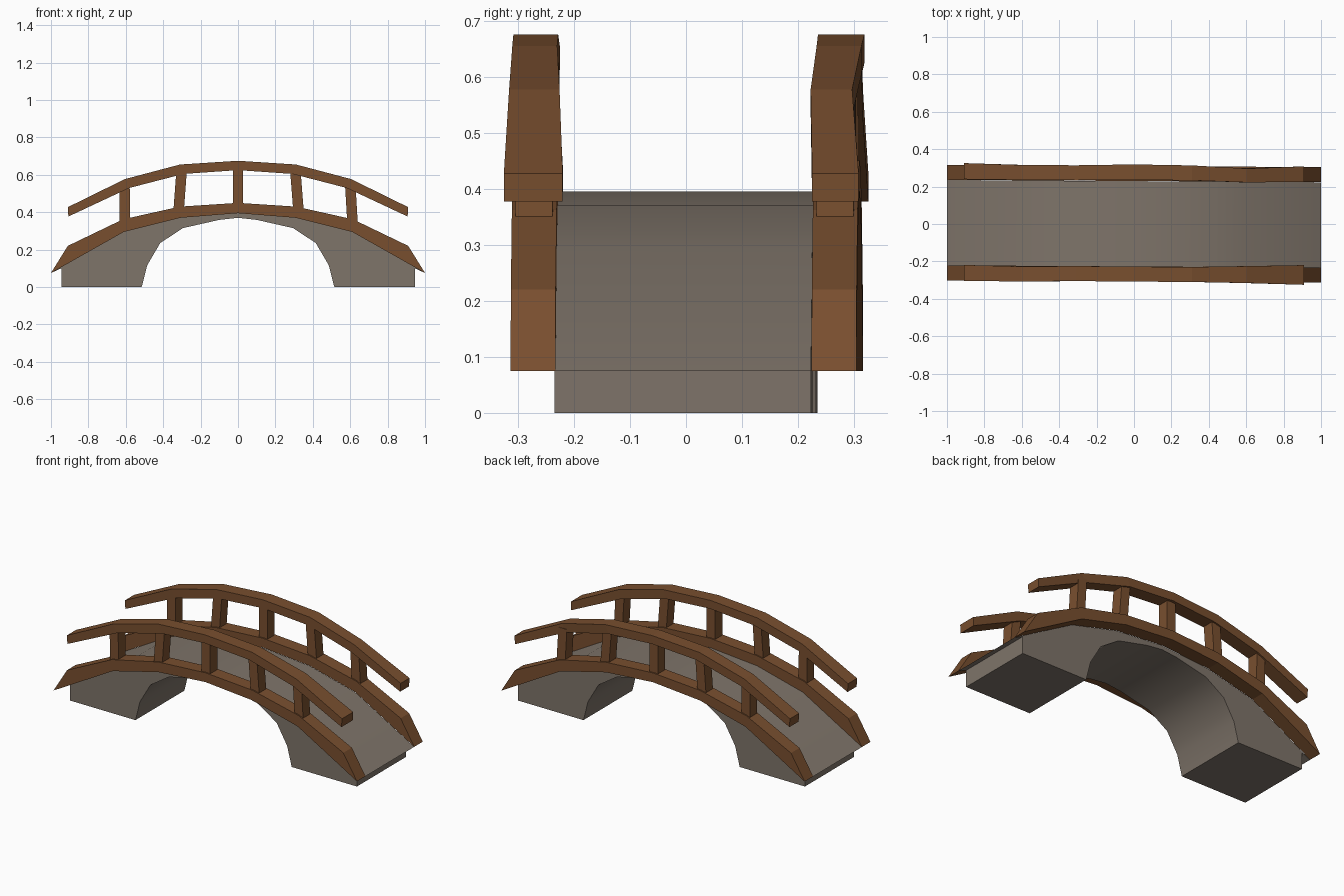
import bpy, bmesh, math

cube = bpy.data.objects.get("Cube")
if cube:
    bpy.data.objects.remove(cube)


def material(name, colour):
    mat = bpy.data.materials.new(name)
    mat.use_nodes = True
    mat.diffuse_color = (*colour, 1)
    mat.node_tree.nodes["Principled BSDF"].inputs["Base Color"].default_value = (*colour, 1)
    return mat


wood = material("brown wood", (0.19, 0.078, 0.028))
stone = material("grey stone", (0.21, 0.175, 0.143))
SKEW = -0.006  # the whole bridge is very slightly askew


def finish(name, bm, mat):
    bmesh.ops.recalc_face_normals(bm, faces=bm.faces)
    for v in bm.verts:
        v.co.y += SKEW * v.co.x
    mesh = bpy.data.meshes.new(name)
    bm.to_mesh(mesh)
    bm.free()
    mesh.materials.append(mat)
    obj = bpy.data.objects.new(name, mesh)
    bpy.context.collection.objects.link(obj)
    return obj


def mirrored(half):
    """Complete a list of (x, ...) points running from the middle to the +x end."""
    return [(-p[0], *p[1:]) for p in reversed(half[1:])] + half


def beam(name, tops, bottoms, centres, widths):
    """Loft a box beam through matching top and bottom (x, z) points."""
    bm = bmesh.new()
    rings = []
    for (xt, zt), (xb, zb), c, w in zip(tops, bottoms, centres, widths):
        ring = [(xt, c - w / 2, zt), (xt, c + w / 2, zt),
                (xb, c + w / 2, zb), (xb, c - w / 2, zb)]
        rings.append([bm.verts.new(p) for p in ring])
    for a, b in zip(rings, rings[1:]):
        for i in range(4):
            j = (i + 1) % 4
            bm.faces.new((a[i], a[j], b[j], b[i]))
    bm.faces.new(rings[0])
    bm.faces.new(rings[-1])
    return finish(name, bm, wood)


# Stone arch with the deck as its upper surface
deck = mirrored([(0, 0.395), (0.31, 0.37), (0.61, 0.295), (1, 0.075)])
arch = mirrored([(0, 0.37), (0.1, 0.359), (0.295, 0.315), (0.416, 0.235),
                 (0.485, 0.117), (0.515, 0), (0.945, 0), (0.945, 0.1)])
bm = bmesh.new()
side = bm.faces.new([bm.verts.new((x, -0.229, z)) for x, z in deck + arch[::-1]])
ext = bmesh.ops.extrude_face_region(bm, geom=[side], use_keep_orig=True)
for v in ext["geom"]:
    if isinstance(v, bmesh.types.BMVert):
        v.co.y = 0.229
body = finish("stone_arch", bm, stone)
bpy.ops.object.select_all(action="DESELECT")
body.select_set(True)
bpy.context.view_layer.objects.active = body
bpy.ops.object.shade_smooth_by_angle(angle=math.radians(30))

# Curb beams and handrails, slightly irregular like hand-cut timber
curb_top = mirrored([(0, 0.45), (0.31, 0.43), (0.615, 0.362), (0.91, 0.22)])
rail_top = mirrored([(0, 0.675), (0.31, 0.655), (0.605, 0.577), (0.91, 0.427)])
rail_low = mirrored([(0, 0.625), (0.29, 0.605), (0.58, 0.53), (0.907, 0.377)])
rails = {
    "front": ([-0.267, -0.271, -0.267, -0.268, -0.268, -0.267, -0.267],
              [0.085, 0.08, 0.08, 0.08, 0.08, 0.09, 0.105]),
    "back": ([0.277, 0.272, 0.272, 0.277, 0.275, 0.263, 0.272],
             [0.086, 0.08, 0.08, 0.083, 0.08, 0.074, 0.083]),
}
# Posts: x at the bottom, x at the top, with ends tucked into the beams
posts = [(-0.605, -0.607, 0.33, 0.55), (-0.318, -0.301, 0.4, 0.63), (0, 0, 0.42, 0.65),
         (0.324, 0.306, 0.4, 0.63), (0.613, 0.6, 0.33, 0.55)]

for label, y in (("front", -0.267), ("back", 0.27)):
    beam(label + "_curb", curb_top, deck, [y] * 7, [0.08] * 7)
    beam(label + "_handrail", rail_top, rail_low, *rails[label])
    for n, (low_x, top_x, low, top) in enumerate(posts, 1):
        h = 0.028
        beam(f"{label}_post_{n}", [(top_x - h, top), (top_x + h, top)],
             [(low_x - h, low), (low_x + h, low)], [y] * 2, [0.066] * 2)
